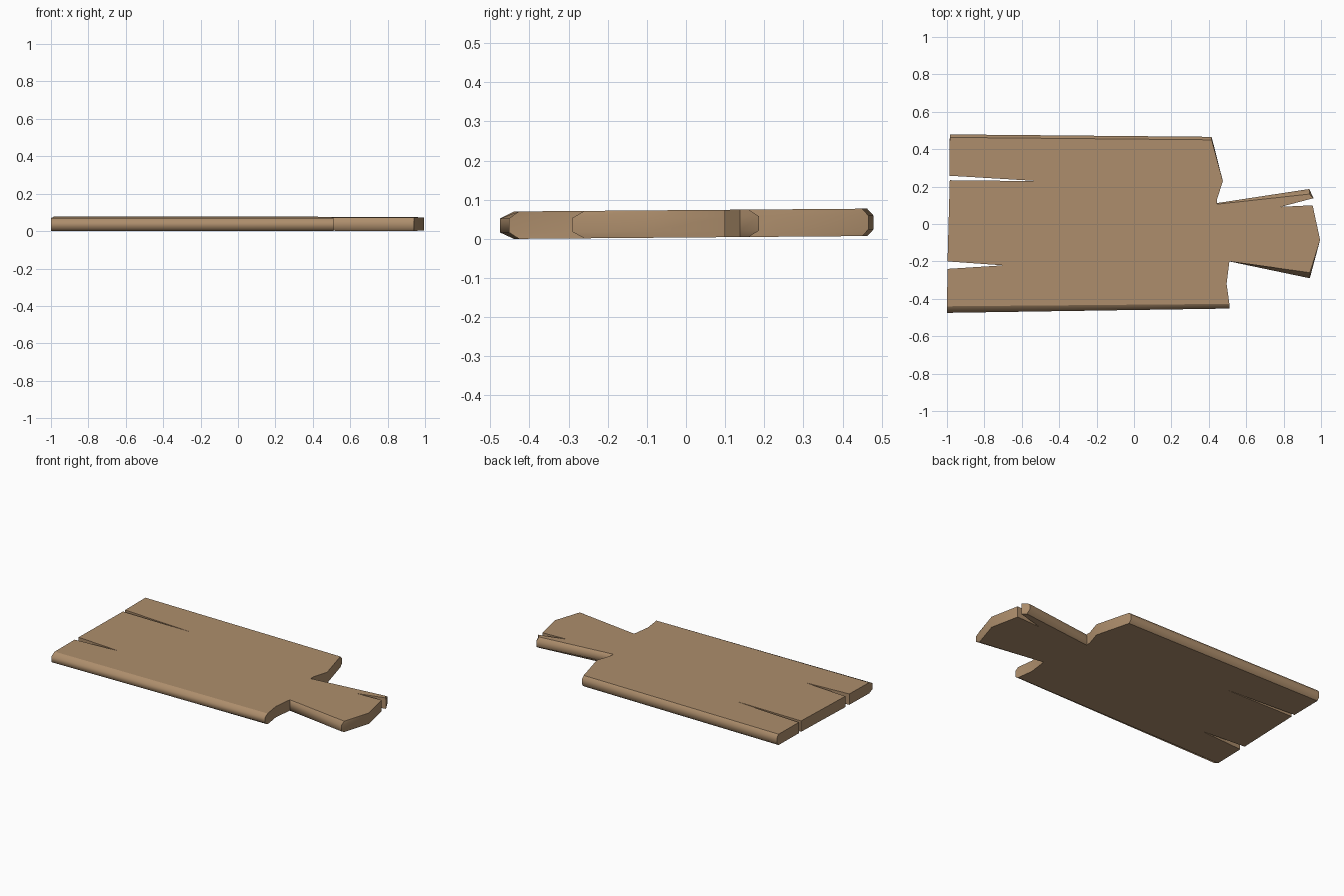
import bpy, bmesh, math

if "Cube" in bpy.data.objects:
    bpy.data.objects.remove(bpy.data.objects["Cube"])

# Outline of the cracked plank, counter-clockwise: x, y, and how far the
# top and bottom faces are pulled in along y to chamfer the long edges
OUTLINE = [
    (-1.0, -0.475, 0.035), (0.51, -0.452, 0.025),               # front long edge
    (0.495, -0.32, 0), (0.51, -0.20, 0),                        # broken shoulder
    (0.94, -0.29, 0.03), (0.995, -0.085, 0), (0.955, 0.10, 0),  # handle end
    (0.785, 0.092, 0), (0.96, 0.138, 0), (0.937, 0.187, -0.027),  # handle crack
    (0.445, 0.112, -0.006), (0.445, 0.135, 0), (0.475, 0.23, 0),  # rear shoulder
    (0.415, 0.466, -0.016), (-0.985, 0.479, -0.016),            # rear long edge
    (-0.986, 0.258, 0), (-0.50, 0.229, 0), (-0.985, 0.234, 0),  # rear crack
    (-0.997, -0.20, 0), (-0.70, -0.221, 0), (-0.997, -0.24, 0), # front crack
]
# Layers: height and whether the layer uses the pulled-in outline
LAYERS = [(0.0035, 1), (0.020, 0), (0.056, 0), (0.0735, 1)]
TILT = 0.008

bm = bmesh.new()
rings = []
for z, inset in LAYERS:
    ring = []
    for x, y, d in OUTLINE:
        yy = y + d * inset
        ring.append(bm.verts.new((x, yy, z + TILT * yy)))
    rings.append(ring)

# Side walls
n = len(OUTLINE)
for a, b in zip(rings, rings[1:]):
    for i in range(n):
        j = (i + 1) % n
        bm.faces.new((a[i], a[j], b[j], b[i])).smooth = True

# Flat bottom and top
caps = [bm.faces.new(rings[0][::-1]), bm.faces.new(rings[-1])]
bm.normal_update()

# Rounded long edges, crisp rims and corners
cap_edges = {e for f in caps for e in f.edges}
for e in bm.edges:
    horizontal = abs(e.verts[0].co.z - e.verts[1].co.z) < 0.014
    e.smooth = e not in cap_edges and (horizontal or e.calc_face_angle(3) < math.radians(38))

bmesh.ops.triangulate(bm, faces=caps)
zmin = min(v.co.z for v in bm.verts)
for v in bm.verts:
    v.co.z -= zmin

mesh = bpy.data.meshes.new("broken_plank")
bm.to_mesh(mesh)
bm.free()
plank = bpy.data.objects.new("broken_plank", mesh)
bpy.context.collection.objects.link(plank)

# Wood colour
wood = bpy.data.materials.new("light_brown_wood")
wood.diffuse_color = (0.42, 0.27, 0.15, 1)
wood.use_nodes = True
wood.node_tree.nodes["Principled BSDF"].inputs["Base Color"].default_value = wood.diffuse_color
mesh.materials.append(wood)
